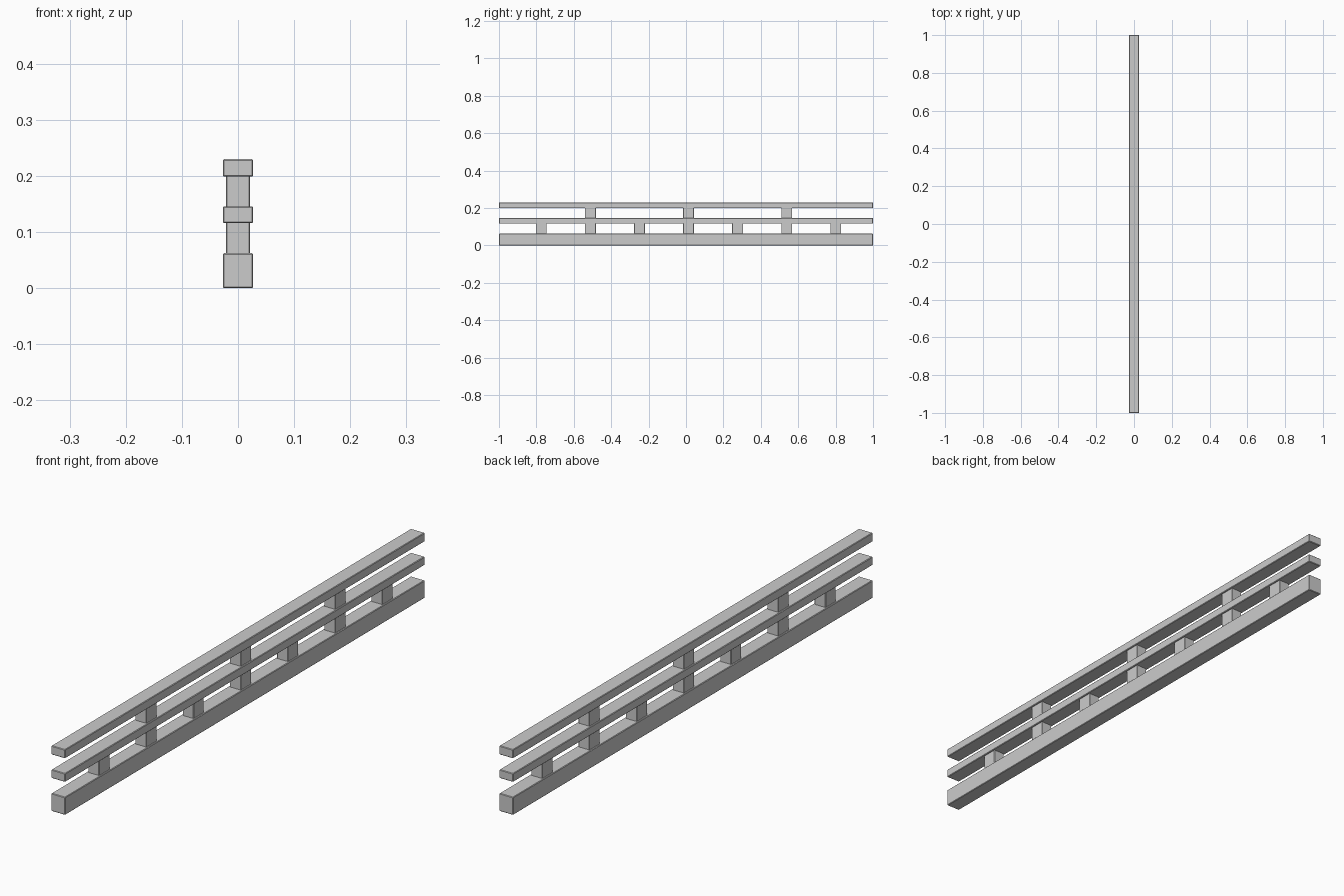
import bpy
import bmesh

if "Cube" in bpy.data.objects:
    bpy.data.objects.remove(bpy.data.objects["Cube"])


def box(name, size, center, bevel):
    """Box with finely chamfered edges."""
    bm = bmesh.new()
    bmesh.ops.create_cube(bm, size=1)
    bmesh.ops.scale(bm, vec=size, verts=bm.verts)
    bmesh.ops.bevel(bm, geom=bm.edges[:], offset=bevel, segments=1, affect='EDGES')
    mesh = bpy.data.meshes.new(name)
    bm.to_mesh(mesh)
    bm.free()
    obj = bpy.data.objects.new(name, mesh)
    obj.location = center
    bpy.context.collection.objects.link(obj)
    return obj


# Full-length rails: bottom and top heights
rails = {
    "base_rail": (0.0, 0.0625),
    "middle_rail": (0.116, 0.146),
    "top_rail": (0.199, 0.23),
}
for name, (z0, z1) in rails.items():
    box(name, (0.054, 2.0, z1 - z0), (0, 0, (z0 + z1) / 2), 0.002)

# Spacer blocks: seven in the lower gap, every second one repeated above,
# with their ends seated slightly inside the rails
SEAT = 0.002
for i in range(7):
    y = 0.0135 + (i - 3) * 0.2625
    rows = [("lower_spacer", 0.0625, 0.116)]
    if i % 2 == 1:
        rows.append(("upper_spacer", 0.146, 0.199))
    for name, z0, z1 in rows:
        box(f"{name}_{i + 1}", (0.043, 0.058, z1 - z0 + 2 * SEAT),
            (0, y, (z0 + z1) / 2), 0.0015)
